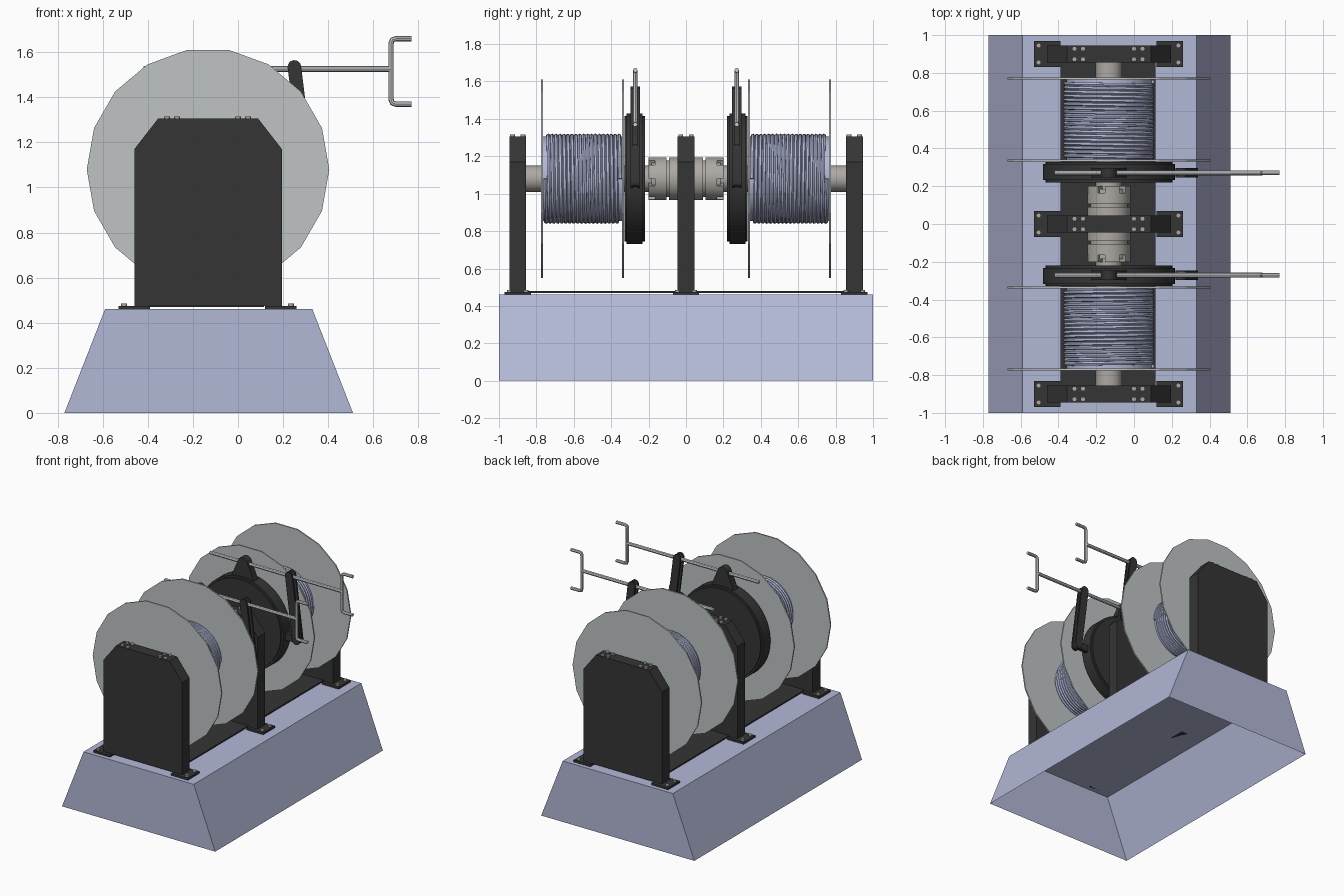
import bpy, bmesh
from math import sin, cos, pi, radians, atan2

if "Cube" in bpy.data.objects:
    bpy.data.objects.remove(bpy.data.objects["Cube"])

CX, CZ = -0.133, 1.08   # shaft axis


def material(name, rgb):
    m = bpy.data.materials.new(name)
    m.diffuse_color = (*rgb, 1)
    m.use_nodes = True
    m.node_tree.nodes["Principled BSDF"].inputs["Base Color"].default_value = m.diffuse_color
    return m


LILAC = material("lilac_paint", (0.45, 0.48, 0.68))
DARK = material("dark_steel", (0.035, 0.035, 0.035))
PLATE = material("flange_grey", (0.52, 0.55, 0.56))
SHAFT = material("shaft_steel", (0.42, 0.40, 0.37))
CHROME = material("bright_rod", (0.6, 0.62, 0.64))


def finish(ob, mat, smooth):
    ob.data.materials.append(mat)
    if smooth:
        bpy.ops.object.select_all(action='DESELECT')
        ob.select_set(True)
        bpy.context.view_layer.objects.active = ob
        bpy.ops.object.shade_smooth_by_angle(angle=radians(35))
    return ob


def from_bmesh(name, bm, mat, smooth=False):
    bmesh.ops.recalc_face_normals(bm, faces=bm.faces)
    me = bpy.data.meshes.new(name)
    bm.to_mesh(me)
    bm.free()
    ob = bpy.data.objects.new(name, me)
    bpy.context.collection.objects.link(ob)
    return finish(ob, mat, smooth)


def add_prism(bm, pts, y0, y1):
    """Extrude an x-z outline along y."""
    f = bm.faces.new([bm.verts.new((x, y0, z)) for x, z in pts])
    ext = bmesh.ops.extrude_face_region(bm, geom=[f])["geom"]
    bmesh.ops.translate(bm, vec=(0, y1 - y0, 0),
                        verts=[v for v in ext if isinstance(v, bmesh.types.BMVert)])


def prism(name, pts, y0, y1, mat, smooth=False):
    bm = bmesh.new()
    add_prism(bm, pts, y0, y1)
    return from_bmesh(name, bm, mat, smooth)


def circle(r, n, x=CX, z=CZ):
    return [(x + r * cos(2 * pi * i / n), z + r * sin(2 * pi * i / n)) for i in range(n)]


def rect(x0, x1, z0, z1):
    return [(x0, z0), (x1, z0), (x1, z1), (x0, z1)]


def capsule(x0, z0, r0, x1, z1, r1, n=8):
    """Outline of a link with rounded ends."""
    a = atan2(z1 - z0, x1 - x0)
    arc = lambda x, z, r, s: [(x + r * cos(s + pi * i / n), z + r * sin(s + pi * i / n))
                              for i in range(n + 1)]
    return arc(x1, z1, r1, a - pi / 2) + arc(x0, z0, r0, a + pi / 2)


def tube(name, pts, r, mat, res=2):
    cu = bpy.data.curves.new(name, 'CURVE')
    cu.dimensions = '3D'
    cu.bevel_depth, cu.bevel_resolution, cu.use_fill_caps = r, res, True
    sp = cu.splines.new('POLY')
    sp.points.add(len(pts) - 1)
    for p, c in zip(sp.points, pts):
        p.co = (*c, 1)
    ob = bpy.data.objects.new(name, cu)
    bpy.context.collection.objects.link(ob)
    bpy.ops.object.select_all(action='DESELECT')
    ob.select_set(True)
    bpy.context.view_layer.objects.active = ob
    bpy.ops.object.convert(target='MESH')
    return finish(bpy.context.object, mat, True)


# Hollow plinth, open underneath
bm = bmesh.new()
add_prism(bm, [(-0.77, 0), (0.51, 0), (0.33, 0.46), (-0.59, 0.46)], -1, 1)
bmesh.ops.recalc_face_normals(bm, faces=bm.faces)
bmesh.ops.delete(bm, geom=[f for f in bm.faces if f.normal.z < -0.9], context='FACES_ONLY')
me = bpy.data.meshes.new("plinth")
bm.to_mesh(me)
bm.free()
plinth = bpy.data.objects.new("plinth", me)
bpy.context.collection.objects.link(plinth)
finish(plinth, LILAC, False)

# Floor plate between the stands
prism("floor_plate", rect(-0.39, 0.115, 0.47, 0.48), -0.86, 0.86, DARK)

# Three bearing stands with feet and bolts
stand = [(-0.46, 0.475), (0.195, 0.475), (0.195, 1.17), (0.09, 1.305),
         (-0.355, 1.305), (-0.46, 1.17)]
for tag, y in (("front", -0.9), ("middle", 0), ("back", 0.9)):
    prism(tag + "_stand", stand, y - 0.045, y + 0.045, DARK)
    bm = bmesh.new()
    for x in (-0.53, 0.12):
        add_prism(bm, rect(x, x + 0.14, 0.46, 0.475), y - 0.07, y + 0.07)
    from_bmesh(tag + "_stand_feet", bm, DARK)
    for kind, xs, z, dy, mat in (("cap", (-0.315, -0.27, 0, 0.045), 1.305, 0.028, SHAFT),
                                 ("foot", (-0.505, 0.235), 0.475, 0.045, SHAFT)):
        bm = bmesh.new()
        for x in xs:
            for s in (-1, 1):
                r = bmesh.ops.create_cone(bm, cap_ends=True, segments=12, radius1=0.013,
                                          radius2=0.013, depth=0.012)
                bmesh.ops.translate(bm, vec=(x, y + s * dy, z + 0.005), verts=r["verts"])
        from_bmesh(f"{tag}_{kind}_bolts", bm, mat, True)

# Main shaft
prism("main_shaft", circle(0.07, 32), -0.88, 0.88, SHAFT, True)

for side, s in (("front", -1), ("back", 1)):
    # Rope drum, its flanges and the wound rope
    prism(side + "_drum_core", circle(0.226, 48), s * 0.34, s * 0.765, LILAC, True)
    for end, y in (("inner", 0.337), ("outer", 0.77)):
        prism(f"{side}_{end}_flange", circle(0.538, 18), s * (y - 0.005), s * (y + 0.005), PLATE)
    turns, seg = 19, 32
    pts = [(CX + 0.23 * cos(2 * pi * i / seg), s * (0.353 + 0.4 * i / (turns * seg)),
            CZ + 0.23 * sin(2 * pi * i / seg)) for i in range(turns * seg + 1)]
    tube(side + "_rope", pts, 0.0115, LILAC, 1)

    # Brake drum and band
    prism(side + "_brake_drum", circle(0.336, 48), s * 0.22, s * 0.328, DARK, True)
    prism(side + "_brake_band", circle(0.35, 48), s * 0.232, s * 0.318, DARK, True)
    # Lug on top of the band that guides the rod
    lug = [(CX + 0.1, 1.40), (CX + 0.04, 1.54)]
    lug += [(CX + 0.042 * cos(a), 1.53 + 0.042 * sin(a)) for a in
            [pi * i / 8 for i in range(1, 8)]]
    lug += [(CX - 0.04, 1.54), (CX - 0.1, 1.40)]
    prism(side + "_brake_lug", lug, s * 0.245, s * 0.297, DARK, True)
    # Forked brake lever and its anchor
    for k, y in (("a", 0.246), ("b", 0.284)):
        prism(f"{side}_lever_plate_{k}", capsule(0.25, 1.535, 0.03, 0.31, 1.06, 0.03),
              s * y, s * (y + 0.012), DARK, True)
    prism(side + "_lever_spacer", capsule(0.287, 1.24, 0.024, 0.31, 1.06, 0.024),
          s * 0.256, s * 0.286, DARK, True)
    prism(side + "_lever_anchor", rect(0.17, 0.31, 1.04, 1.09), s * 0.256, s * 0.286, DARK)

    # Control rod with its bent handle
    y, z = s * 0.271, 1.525
    tube(side + "_control_rod", [(-0.42, y, z), (0.68, y, z)], 0.013, CHROME)
    upper = [(0.77, 1.66), (0.7, 1.66), (0.685, 1.655), (0.679, 1.64)]
    lower = [(x, 3.03 - h) for x, h in reversed(upper)]
    tube(side + "_handle", [(x, y, h) for x, h in upper + lower], 0.012, CHROME)

    # Jaw coupling next to the middle stand
    prism(side + "_coupling_hub", circle(0.098, 32), s * 0.04, s * 0.185, SHAFT, True)
    for k, y0, y1 in (("inner", 0.045, 0.09), ("outer", 0.105, 0.165)):
        prism(f"{side}_{k}_coupling_ring", circle(0.114, 40), s * y0, s * y1, SHAFT, True)
    bm = bmesh.new()
    for k in range(6):
        ang = [radians(60 * k + 8 * i) for i in range(6)]
        arc = [(CX + 0.114 * cos(a), CZ + 0.114 * sin(a)) for a in ang]
        arc += [(CX + 0.07 * cos(a), CZ + 0.07 * sin(a)) for a in reversed(ang)]
        add_prism(bm, arc, s * 0.16, s * 0.2)
    from_bmesh(side + "_coupling_jaws", bm, SHAFT, True)
